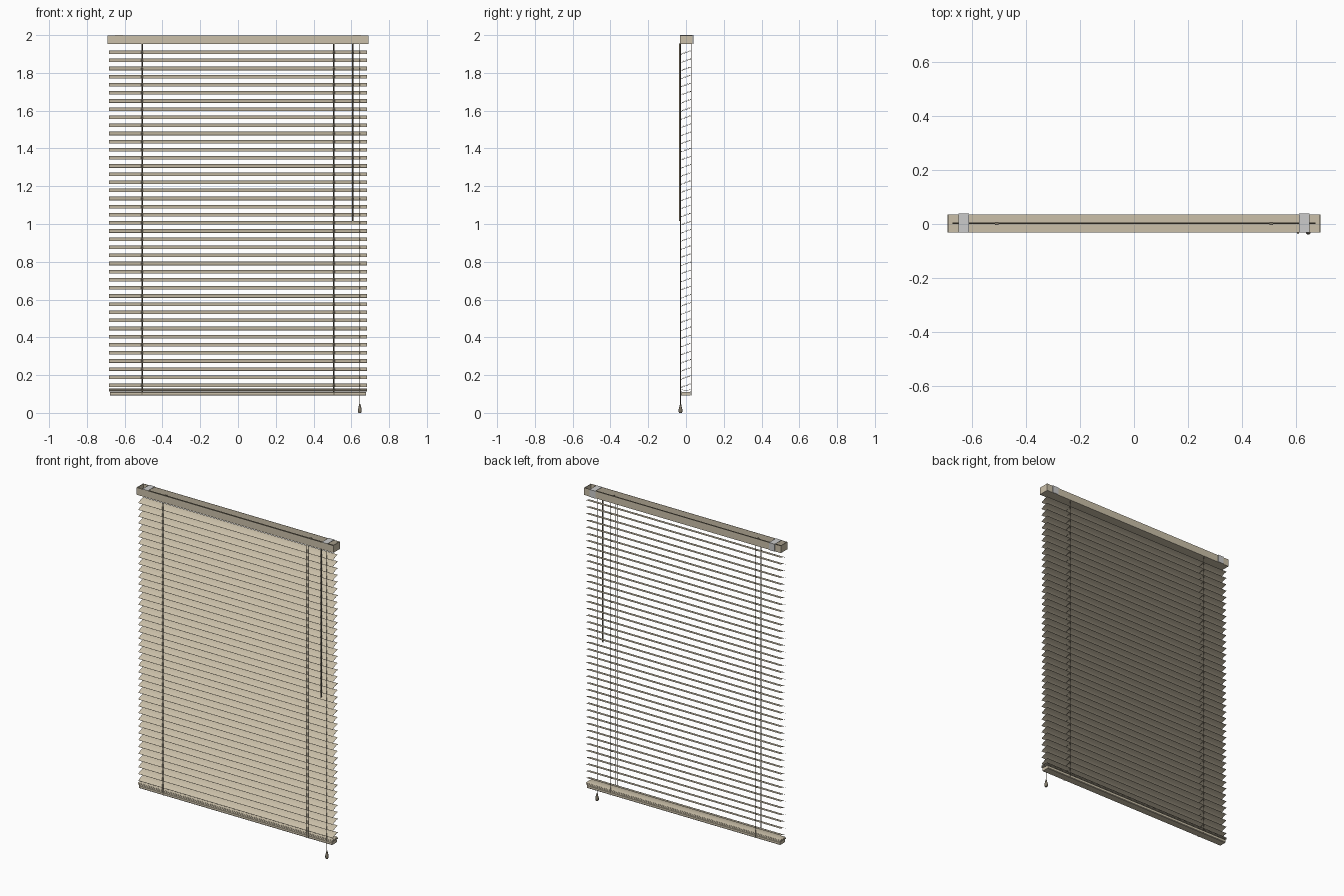
import bpy, bmesh, math
from mathutils import Vector

if "Cube" in bpy.data.objects:
    bpy.data.objects.remove(bpy.data.objects["Cube"])


def material(name, rgb):
    m = bpy.data.materials.new(name)
    m.diffuse_color = (*rgb, 1)
    m.use_nodes = True
    m.node_tree.nodes["Principled BSDF"].inputs["Base Color"].default_value = m.diffuse_color
    return m


TAN = material("tan paint", (0.60, 0.53, 0.40))
CORD = material("cord brown", (0.22, 0.19, 0.14))


def finish(name, bm, mat=None, smooth=False):
    bmesh.ops.recalc_face_normals(bm, faces=bm.faces)
    me = bpy.data.meshes.new(name)
    bm.to_mesh(me)
    bm.free()
    ob = bpy.data.objects.new(name, me)
    bpy.context.collection.objects.link(ob)
    if mat:
        me.materials.append(mat)
    if smooth:
        bpy.ops.object.select_all(action='DESELECT')
        ob.select_set(True)
        bpy.context.view_layer.objects.active = ob
        bpy.ops.object.shade_smooth_by_angle(angle=math.radians(35))
    return ob


def extrude_x(bm, profile, x0, x1):
    """Closed (y, z) profile swept along x."""
    a = [bm.verts.new((x0, y, z)) for y, z in profile]
    b = [bm.verts.new((x1, y, z)) for y, z in profile]
    n = len(profile)
    for i in range(n):
        j = (i + 1) % n
        bm.faces.new((a[i], a[j], b[j], b[i]))
    bm.faces.new(a)
    bm.faces.new(b)


def box(bm, x0, x1, y0, y1, z0, z1):
    extrude_x(bm, [(y0, z0), (y1, z0), (y1, z1), (y0, z1)], x0, x1)


def rod(bm, p, q, r, sides=8):
    p, q = Vector(p), Vector(q)
    d = q - p
    m = d.to_track_quat('Z', 'Y').to_matrix().to_4x4()
    m.translation = (p + q) / 2
    bmesh.ops.create_cone(bm, cap_ends=True, segments=sides, radius1=r,
                          radius2=r, depth=d.length, matrix=m)


def lathe(bm, x, y, profile, sides=12):
    rings = [[bm.verts.new((x + r * math.cos(2 * math.pi * k / sides),
                            y + r * math.sin(2 * math.pi * k / sides), z))
              for k in range(sides)] for r, z in profile]
    for a, b in zip(rings, rings[1:]):
        for k in range(sides):
            j = (k + 1) % sides
            bm.faces.new((a[k], a[j], b[j], b[k]))
    bm.faces.new(rings[0])
    bm.faces.new(rings[-1])


def slat_profile(z, tilt, half=0.027, crown=0.003, t=0.0008, seg=6):
    """Thin crowned strip, tilted so the back edge is higher."""
    u = [-half + 2 * half * i / seg for i in range(seg + 1)]
    arc = [(s, crown * (0.5 - (s / half) ** 2)) for s in u]
    pts = arc + [(s, h + t) for s, h in reversed(arc)]
    c, s = math.cos(tilt), math.sin(tilt)
    return [(a * c - b * s, z + a * s + b * c) for a, b in pts]


# Headrail: open U channel with end caps
Y0, Y1, Z0, Z1, T = -0.031, 0.035, 1.953, 1.999, 0.002
bm = bmesh.new()
extrude_x(bm, [(Y0, Z1), (Y0, Z0), (Y1, Z0), (Y1, Z1), (Y1 - T, Z1),
               (Y1 - T, Z0 + T), (Y0 + T, Z0 + T), (Y0 + T, Z1)], -0.688, 0.688)
finish("headrail", bm, TAN)
bm = bmesh.new()
for s in (-1, 1):
    box(bm, *sorted((s * 0.687, s * 0.691)), Y0, Y1, Z0, Z1)
finish("headrail_end_caps", bm, TAN)

# Mounting brackets: top plate and back plate
bm = bmesh.new()
for s in (-1, 1):
    x0, x1 = s * 0.63 - 0.02, s * 0.63 + 0.02
    extrude_x(bm, [(Y0, 1.998), (Y0, 2.0), (0.039, 2.0), (0.039, Z0),
                   (0.036, Z0), (0.036, 1.998)], x0, x1)
finish("mounting_brackets", bm)

# Tilt rod and ladder cradles inside the headrail
bm = bmesh.new()
rod(bm, (-0.672, 0.003, 1.982), (0.672, 0.003, 1.982), 0.003)
finish("tilt_rod", bm, CORD, True)
bm = bmesh.new()
for s in (-1, 1):
    box(bm, s * 0.508 - 0.006, s * 0.508 + 0.006, -0.004, 0.008, Z0 + T, 1.986)
finish("ladder_cradles", bm, CORD)

# Hanging slats and the flat stack on the bottom rail
TILT, TOP, PITCH, COUNT = math.radians(20), 1.91, 0.043, 42
bm = bmesh.new()
for i in range(COUNT):
    extrude_x(bm, slat_profile(TOP - i * PITCH, TILT), -0.683, 0.683)
finish("slats", bm, TAN, True)
bm = bmesh.new()
for i in range(4):
    extrude_x(bm, slat_profile(0.115 + i * 0.0035, 0), -0.683, 0.683)
finish("stacked_slats", bm, TAN, True)

# Bottom rail
bm = bmesh.new()
extrude_x(bm, [(-0.023, 0.091), (0.022, 0.091), (0.025, 0.094), (0.025, 0.108),
               (0.022, 0.111), (-0.023, 0.111), (-0.026, 0.108), (-0.026, 0.094)],
          -0.677, 0.677)
finish("bottom_rail", bm, TAN)

# Ladder cords: front pair, back cord, and a rung beneath each slat
bm = bmesh.new()
for s in (-1, 1):
    x = s * 0.508
    for dx in (-0.004, 0.004):
        rod(bm, (x + dx, -0.028, 0.092), (x + dx, -0.028, Z0), 0.0015, 6)
    rod(bm, (x, 0.028, 0.092), (x, 0.028, Z0), 0.0015, 6)
    for i in range(COUNT):
        z, h = TOP - i * PITCH - 0.003, 0.028 * math.tan(TILT)
        rod(bm, (x, -0.028, z - h), (x, 0.028, z + h), 0.001, 4)
finish("ladder_cords", bm, CORD, True)

# Tilt wand with hook collar
bm = bmesh.new()
rod(bm, (0.607, -0.033, 1.015), (0.607, -0.033, 1.955), 0.004)
finish("tilt_wand", bm, CORD, True)

# Pull cord with tassel
bm = bmesh.new()
rod(bm, (0.645, -0.029, 0.04), (0.645, -0.029, 1.955), 0.0018, 6)
finish("pull_cord", bm, CORD, True)
bm = bmesh.new()
lathe(bm, 0.645, -0.029, [(0.007, 0.0), (0.010, 0.006), (0.010, 0.018),
                          (0.006, 0.034), (0.003, 0.048)])
finish("cord_tassel", bm, CORD, True)
